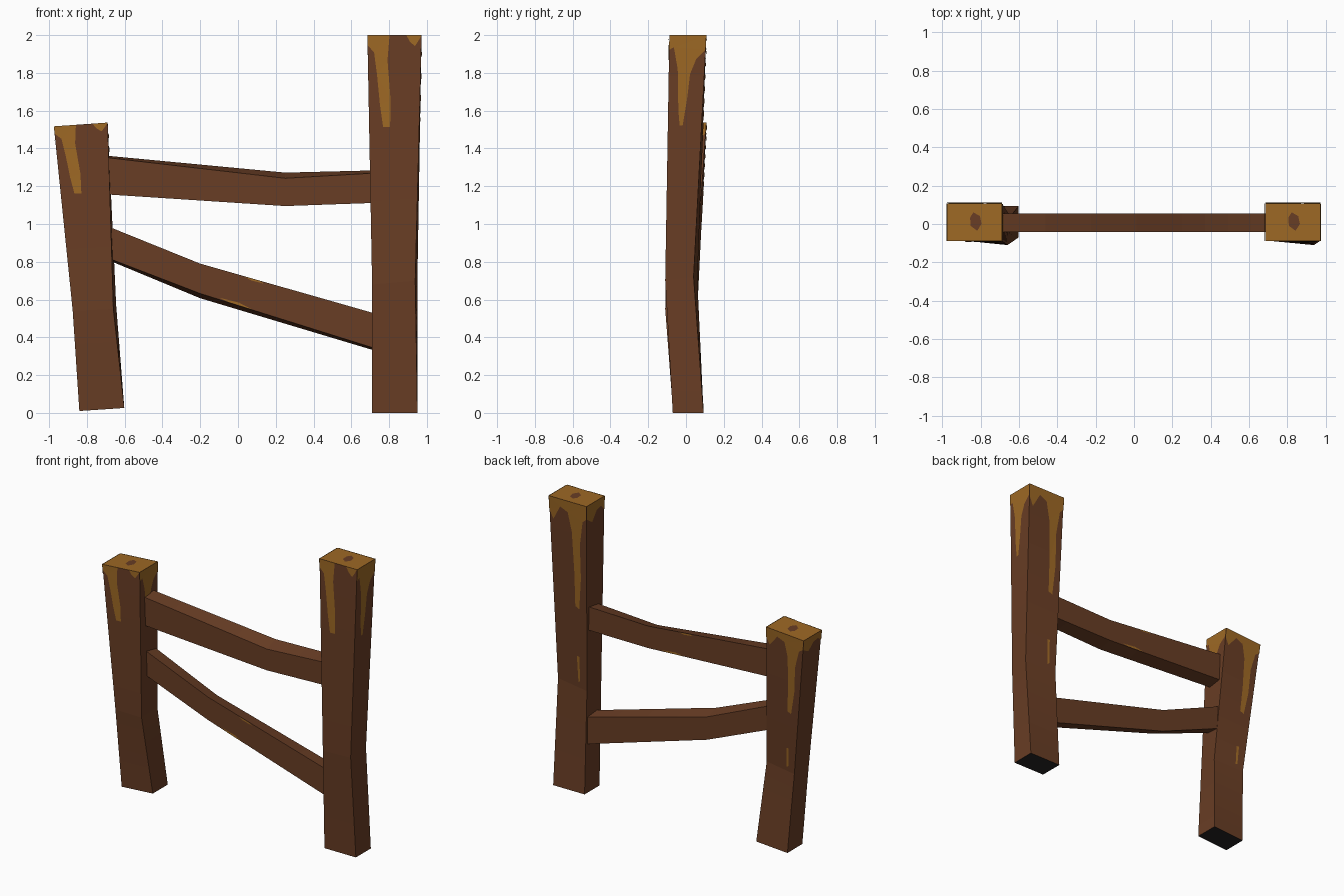
import bpy, bmesh
from mathutils import Vector

if "Cube" in bpy.data.objects:
    bpy.data.objects.remove(bpy.data.objects["Cube"])


def make_mat(name, rgb):
    m = bpy.data.materials.new(name)
    m.diffuse_color = (*rgb, 1)
    m.use_nodes = True
    m.node_tree.nodes["Principled BSDF"].inputs["Base Color"].default_value = m.diffuse_color
    return m


MATS = [make_mat("dark brown wood", (0.14, 0.047, 0.018)),
        make_mat("ochre bare wood", (0.34, 0.14, 0.018)),
        make_mat("black underside", (0.02, 0.018, 0.018))]


def loft(rings, steps, cap_mats):
    """Closed four-sided beam through the rings, with interpolated rings between."""
    bm = bmesh.new()
    rows = []
    for a, b in zip(rings, rings[1:]):
        for i in range(steps):
            rows.append([Vector(p).lerp(Vector(q), i / steps) for p, q in zip(a, b)])
    rows.append([Vector(p) for p in rings[-1]])
    vs = [[bm.verts.new(p) for p in r] for r in rows]
    for r, s in zip(vs, vs[1:]):
        for k in range(4):
            n = (k + 1) % 4
            bm.faces.new((r[k], r[n], s[n], s[k]))
    for ring, mat in zip((vs[0], vs[-1]), cap_mats):
        bm.faces.new(ring).material_index = mat
    bmesh.ops.recalc_face_normals(bm, faces=bm.faces)
    return bm


def patch(bm, quad, uv, mat=1, lift=0.003):
    """Thin painted patch laid over a quad (bottom left, bottom right, top right, top left)."""
    a, b, c, d = [Vector(p) for p in quad]
    n = (c - a).cross(d - b).normalized()
    pts = [a.lerp(b, u).lerp(d.lerp(c, u), v) + n * lift for u, v in uv]
    f = bm.faces.new([bm.verts.new(p) for p in pts])
    f.material_index = mat
    f.normal_update()
    if f.normal.dot(n) < 0:
        f.normal_flip()
    bmesh.ops.triangulate(bm, faces=[f])


def finish(bm, name):
    me = bpy.data.meshes.new(name)
    bm.to_mesh(me)
    bm.free()
    for m in MATS:
        me.materials.append(m)
    bpy.context.collection.objects.link(bpy.data.objects.new(name, me))


# worn-wood outlines in face coordinates
DRIP_FRONT = [(0, 1), (0, .96), (.12, .93), (.17, .84), (.22, .72), (.28, .63), (.42, .63),
              (.43, .735), (.37, .9), (.41, 1)]
CHIP_FRONT = [(.72, 1), (.78, .975), (.88, .955), (.94, .975), (1, 1)]
DRIP_RIGHT = [(0, 1), (0, .94), (.13, .95), (.25, .86), (.3, .69), (.35, .63), (.44, .63),
              (.54, .735), (.6, .84), (.75, .9), (1, .94), (1, 1)]
DRIP_BACK = [(0, 1), (0, .93), (.1, .88), (.3, .96), (.5, .94), (.6, .84), (.65, .62), (.66, .44),
             (.78, .43), (.84, .6), (.82, .78), (.9, .91), (1, .93), (1, 1)]
SPOT_BACK = [(.68, .17), (.76, .17), (.78, .04), (.72, .03)]
LOBE_LEFT = [(0, 1), (0, .93), (.3, .9), (.55, .95), (.8, .96), (1, .93), (1, 1)]
KNOT = [(.42, .62), (.48, .76), (.6, .66), (.63, .45), (.55, .27), (.43, .4)]


def post(name, rings):
    bm = loft(rings, 6, (2, 1))
    m, t = rings[1], rings[2]

    def side(i, j):
        return m[i], m[j], t[j], t[i]
    for uv in (DRIP_FRONT, CHIP_FRONT):
        patch(bm, side(0, 1), uv)
    patch(bm, side(1, 2), DRIP_RIGHT)
    patch(bm, side(2, 3), DRIP_BACK)
    patch(bm, side(2, 3), SPOT_BACK)
    patch(bm, side(3, 0), LOBE_LEFT)
    patch(bm, t, KNOT, mat=0, lift=0.001)
    finish(bm, name)


# posts: rings from bottom to top, corners front left, front right, back right, back left
post("tall_post", [
    [(.71, -.07, 0), (.95, -.07, 0), (.95, .093, 0), (.71, .093, 0)],
    [(.71, -.088, .68), (.938, -.11, .7), (.95, .04, .72), (.715, .06, .7)],
    [(.685, -.088, 2), (.972, -.088, 2), (.972, .108, 2), (.685, .108, 2)]])
post("short_leaning_post", [
    [(-.84, -.07, .01), (-.602, -.07, .026), (-.602, .093, .026), (-.84, .093, .01)],
    [(-.875, -.088, .54), (-.66, -.11, .55), (-.645, .04, .57), (-.87, .06, .55)],
    [(-.975, -.088, 1.517), (-.69, -.088, 1.537), (-.69, .108, 1.537), (-.975, .108, 1.517)]])


def rail(name, stations, bend_side):
    """Bent rail; stations are (x, front bottom, front top, back top, back bottom)."""
    rings = [[(x, -.043, fb), (x, -.043, ft), (x, .056, bt), (x, .056, bb)]
             for x, fb, ft, bt, bb in stations]
    bm = loft(rings, 4, (0, 0))
    if bend_side == "front":
        r, s = rings[1], rings[2]
        quad = (r[0], s[0], s[1], r[1])
    else:
        r, s = rings[1], rings[0]
        quad = (r[3], s[3], s[2], r[2])
    patch(bm, quad, [(.25, .99), (.29, .93), (.36, .94), (.34, .99)])
    patch(bm, quad, [(.11, .06), (.16, .01), (.3, .01), (.22, .1)])
    finish(bm, name)


# cross rails
rail("upper_rail", [(-.70, 1.157, 1.352, 1.362, 1.17), (.25, 1.095, 1.242, 1.272, 1.12),
                    (.73, 1.112, 1.27, 1.284, 1.122)], "back")
rail("lower_rail", [(-.69, .82, .988, .975, .81), (-.2, .632, .79, .765, .607),
                    (.73, .34, .525, .515, .328)], "front")
